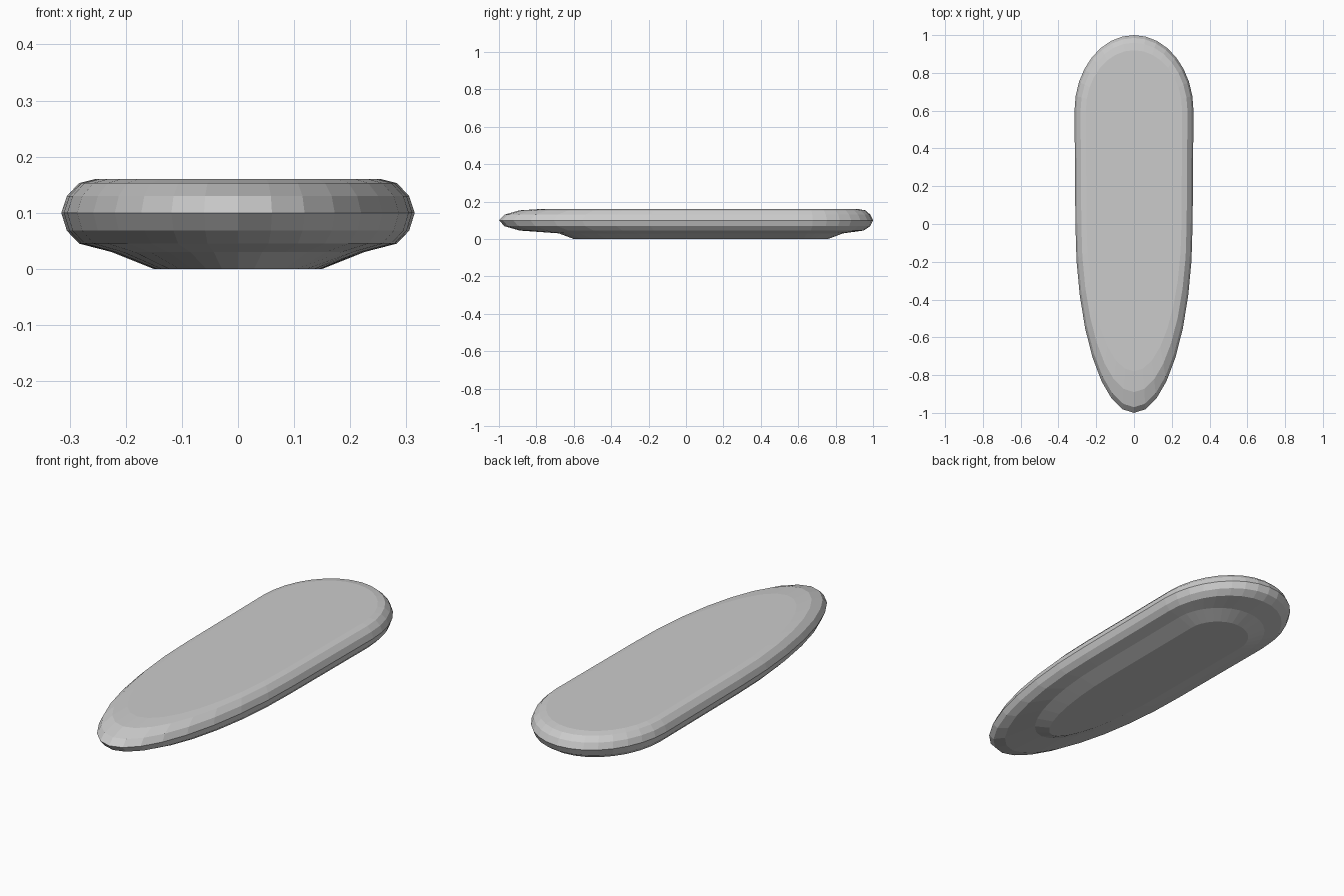
import bpy, bmesh, math

if "Cube" in bpy.data.objects:
    bpy.data.objects.remove(bpy.data.objects["Cube"])

N = 16          # segments per half-ellipse end
BACK, FRONT = 0.60, 0.0   # where the rounded ends begin

# cross-section from the underside to the deck: half width, front y, back y, z
rings = [
    (0.150, -0.60, 0.76, 0.000),
    (0.225, -0.68, 0.84, 0.030),
    (0.283, -0.89, 0.95, 0.045),
    (0.305, -0.97, 0.985, 0.068),
    (0.315, -1.00, 1.00, 0.100),
    (0.305, -0.97, 0.985, 0.130),
    (0.283, -0.89, 0.96, 0.153),
    (0.255, -0.78, 0.92, 0.160),
]


def outline(w, front, back, z):
    """Closed loop: blunt half-ellipse at the back, long tapering one in front."""
    pts = []
    for i in range(N + 1):
        a = math.pi * i / N
        pts.append((w * math.cos(a), BACK + (back - BACK) * math.sin(a), z))
    for i in range(N + 1):
        a = math.pi * (1 + i / N)
        pts.append((0.985 * w * math.cos(a), FRONT + (FRONT - front) * math.sin(a), z))
    return pts


# board body: loft the outlines and cap both ends
bm = bmesh.new()
loops = [[bm.verts.new(p) for p in outline(*r)] for r in rings]
for lo, hi in zip(loops, loops[1:]):
    n = len(lo)
    for i in range(n):
        j = (i + 1) % n
        bm.faces.new((lo[i], lo[j], hi[j], hi[i]))
bm.faces.new(loops[0][::-1])
bm.faces.new(loops[-1])
bmesh.ops.recalc_face_normals(bm, faces=bm.faces)
mesh = bpy.data.meshes.new("board")
bm.to_mesh(mesh)
bm.free()
board = bpy.data.objects.new("board", mesh)
bpy.context.collection.objects.link(board)
